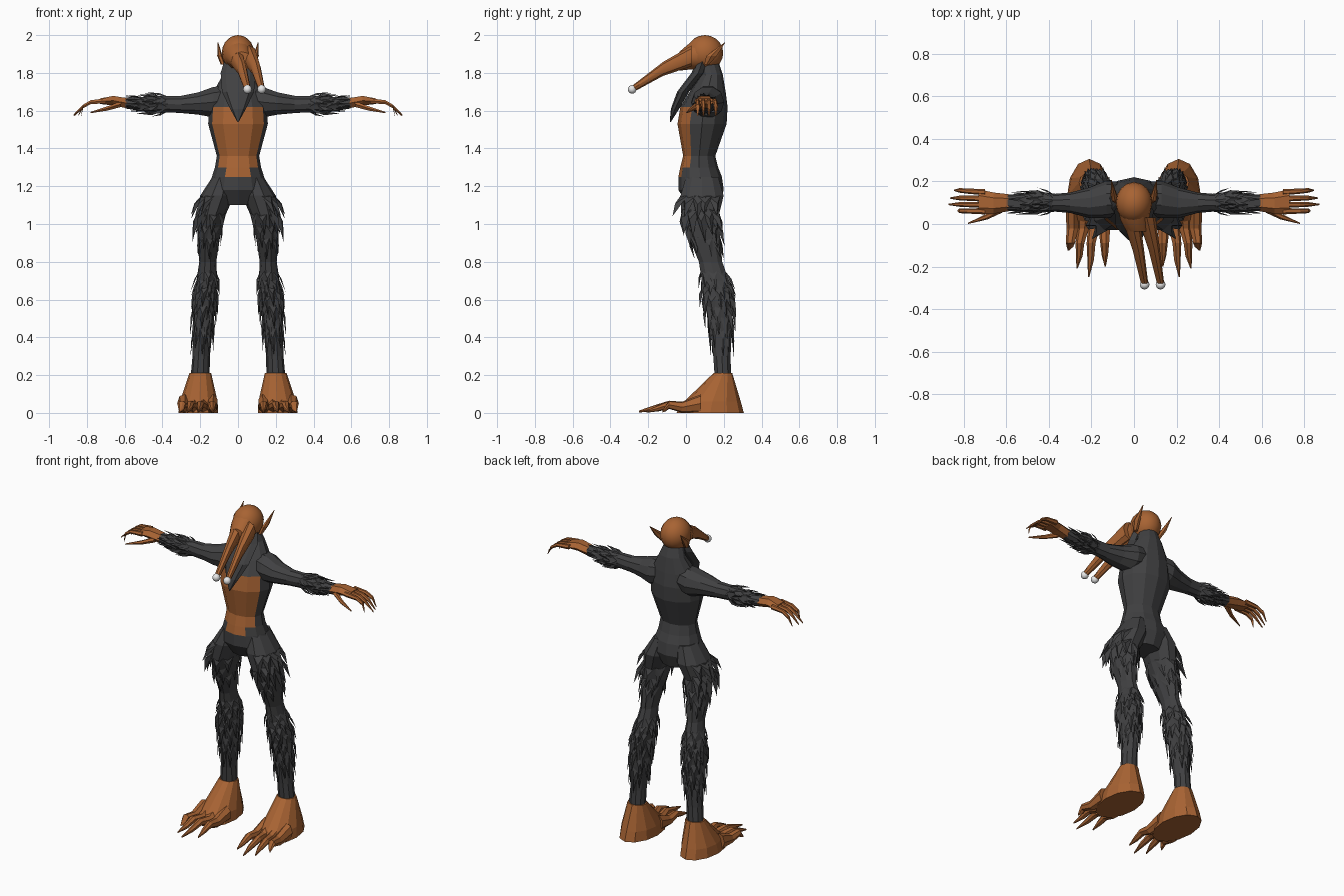
import bpy, bmesh, random
from math import sin, cos, pi, radians

random.seed(4)
cube = bpy.data.objects.get("Cube")
if cube:
    bpy.data.objects.remove(cube)


def material(name, colour):
    m = bpy.data.materials.new(name)
    m.use_nodes = True
    m.diffuse_color = colour
    m.node_tree.nodes["Principled BSDF"].inputs["Base Color"].default_value = colour
    return m


FUR = material("dark grey fur", (0.052, 0.052, 0.054, 1))
SKIN = material("brown skin", (0.39, 0.125, 0.033, 1))
WHITE = material("white", (0.8, 0.8, 0.8, 1))


def finish(name, bm, mats, mirror=False, smooth=False):
    bmesh.ops.recalc_face_normals(bm, faces=bm.faces[:])
    mesh = bpy.data.meshes.new(name)
    bm.to_mesh(mesh)
    bm.free()
    obj = bpy.data.objects.new(name, mesh)
    bpy.context.collection.objects.link(obj)
    for m in mats:
        mesh.materials.append(m)
    if mirror:
        obj.modifiers.new("Mirror", "MIRROR").use_mirror_merge = False
    if smooth:
        bpy.ops.object.select_all(action="DESELECT")
        obj.select_set(True)
        bpy.context.view_layer.objects.active = obj
        bpy.ops.object.shade_smooth_by_angle(angle=radians(40))
    return obj


def surface_point(rings, axis, t, ang, k=1.0):
    """Point on a limb at ring position t, angle ang, scaled out by k."""
    i = max(0, min(int(t), len(rings) - 2))
    f = t - i
    x, y, z, a, b = (p + (q - p) * f for p, q in zip(rings[i], rings[i + 1]))
    u, v = a * cos(ang) * k, b * sin(ang) * k
    return {"x": (x, y + u, z + v), "y": (x + u, y, z + v), "z": (x + u, y + v, z)}[axis]


def loft(bm, rings, axis, sides=8):
    loops = [[bm.verts.new(surface_point(rings, axis, i, 2 * pi * s / sides))
              for s in range(sides)] for i in range(len(rings))]
    for lo, hi in zip(loops, loops[1:]):
        for s in range(sides):
            n = (s + 1) % sides
            bm.faces.new((lo[s], lo[n], hi[n], hi[s]))
    bm.faces.new(loops[0])
    bm.faces.new(loops[-1])


def part(name, shapes, axis, mat, sides=8, mirror=False, smooth=False):
    bm = bmesh.new()
    for rings in shapes:
        loft(bm, rings, axis, sides)
    return finish(name, bm, [mat], mirror, smooth)


def tufts(name, rings, axis, t0, t1, rows, per_row, length, flare, width=0.4, arc=(0, 2 * pi)):
    """Rows of pointed locks lying along a limb."""
    bm = bmesh.new()
    for r in range(rows):
        t = t0 + (t1 - t0) * r / max(1, rows - 1)
        for c in range(per_row):
            ang = arc[0] + (arc[1] - arc[0]) * (c + 0.5 * (r % 2) + random.uniform(-.2, .2)) / per_row
            reach = length * random.uniform(0.75, 1.15)
            out = flare * random.uniform(0.92, 1.08)
            left, right, ridge, tip = (bm.verts.new(surface_point(rings, axis, *p)) for p in (
                (t, ang - width, 0.96), (t, ang + width, 0.96),
                (t + reach * 0.4, ang, 0.5 + out * 0.55), (t + reach, ang, out)))
            for f in ((left, right, ridge), (left, ridge, tip), (ridge, right, tip), (left, tip, right)):
                bm.faces.new(f)
    return finish(name, bm, [FUR], mirror=True)


# Torso with a bare belly panel
torso_rings = [(0, y, z, a, b) for z, y, a, b in (
    (1.85, .12, .055, .055), (1.79, .135, .08, .06), (1.70, .115, .13, .095),
    (1.62, .095, .152, .125), (1.53, .085, .158, .13), (1.36, .07, .112, .085),
    (1.30, .07, .122, .1), (1.25, .075, .138, .115), (1.18, .08, .155, .12),
    (1.10, .09, .09, .08))]
bm = bmesh.new()
loft(bm, torso_rings, "z", 12)
for f in bm.faces:
    c = f.calc_center_median()
    half = 0.06 if c.z < 1.3 else 0.13
    if 1.25 < c.z < 1.62 and c.y < 0.03 and abs(c.x) < half:
        f.material_index = 1
finish("torso", bm, [FUR, SKIN])

# Pointed mane hanging from the throat
part("mane", [[(0, .09, 1.87, .07, .03), (0, .065, 1.80, .092, .036), (0, -.015, 1.70, .085, .032),
               (0, -.058, 1.61, .042, .022), (0, -.083, 1.54, .003, .003)]], "z", FUR, 8)

# Head and muzzle
bm = bmesh.new()
bmesh.ops.create_uvsphere(bm, u_segments=16, v_segments=10, radius=1)
for v in bm.verts:
    v.co = (v.co.x * .086, v.co.y * .097 + .1, v.co.z * .095 + 1.905)
loft(bm, [(0, .1, 1.905, .083, .09), (.004, .02, 1.888, .068, .07), (.02, -.035, 1.862, .056, .05)], "y", 12)
finish("head", bm, [SKIN], smooth=True)

# Twin trunks with ball tips
tips = [(.05, -.285, 1.713), (.125, -.285, 1.713)]
part("trunks", [[(x - .065, .03, 1.89, .042, .055), (x - .03, -.12, 1.822, .027, .037),
                 (x, -.28, 1.717, .017, .019)] for x, y, z in tips], "y", SKIN, 8, smooth=True)
bm = bmesh.new()
for tip in tips:
    ball = bmesh.ops.create_uvsphere(bm, u_segments=12, v_segments=8, radius=.023)
    bmesh.ops.translate(bm, verts=ball["verts"], vec=tip)
finish("trunk_balls", bm, [WHITE], smooth=True)

# Ears
part("ears", [[(.08, .11, 1.845, .012, .015), (.096, .135, 1.89, .014, .032),
               (.106, .205, 1.96, .002, .003)]], "z", SKIN, 6, mirror=True)

# Arms
arm = [(.05, .12, 1.66, .075, .075), (.13, .115, 1.645, .088, .085), (.21, .1, 1.638, .072, .062),
       (.30, .1, 1.633, .048, .048), (.37, .1, 1.635, .042, .046), (.45, .103, 1.632, .05, .048),
       (.53, .1, 1.635, .042, .036), (.595, .1, 1.64, .038, .03)]
part("arms", [arm], "x", FUR, 10, mirror=True)
tufts("forearm_fur", arm, "x", 4.1, 5.7, 4, 8, 1.2, 1.4)

# Hands: palm, four fingers and a thumb
hand = [[(.59, .1, 1.64, .04, .031), (.66, .098, 1.653, .05, .029), (.73, .105, 1.65, .058, .017)]]
for base, tip, reach in ((.06, .062, .83), (.09, .092, .872), (.12, .122, .865), (.15, .158, .845)):
    hand.append([(.70, base, 1.652, .015, .015), (.78, (base + tip) / 2, 1.645, .012, .012),
                 (.82, tip, 1.622, .011, .011), (reach, tip, 1.575, .003, .004)])
hand.append([(.62, .075, 1.635, .022, .018), (.69, .035, 1.612, .014, .013), (.78, .003, 1.59, .003, .004)])
part("hands", hand, "x", SKIN, 6, mirror=True)

# Legs
leg = [(.08, .085, 1.25, .055, .09), (.11, .085, 1.15, .09, .12), (.14, .075, 1.05, .075, .105),
       (.155, .1, .92, .058, .085), (.16, .13, .80, .045, .065), (.165, .155, .70, .055, .075),
       (.178, .17, .60, .062, .08), (.185, .185, .45, .052, .062), (.195, .19, .30, .046, .048),
       (.2, .195, .2, .05, .046)]
part("legs", [leg], "z", FUR, 10, mirror=True)
tufts("hip_fur", leg, "z", 1.0, 1.7, 2, 5, 1.3, 1.55, 0.35, (-1.0, 1.0))
tufts("thigh_fur", leg, "z", 1.9, 2.9, 3, 7, 0.9, 1.2, 0.4)
tufts("calf_fur", leg, "z", 4.5, 7.0, 7, 8, 1.0, 1.28, 0.4)

# Feet and clawed toes
part("feet", [[(.2, .195, .21, .058, .05), (.208, .14, .06, .1, .15), (.21, .128, 0, .105, .178)]],
     "z", SKIN, 12, mirror=True)
toes = [[(x0, .08, .05, .034, .05), (x0, -.02, .03, .029, .03), ((x0 + x1) / 2, -.09, .043, .022, .022),
         ((x0 * .4 + x1 * .6), (y - .09) / 2, .024, .016, .016), (x1, y, .007, .003, .005)]
        for x0, x1, y in ((.138, .135, -.2), (.188, .213, -.25), (.238, .268, -.21), (.288, .308, -.125))]
part("toes", toes, "y", SKIN, 7, mirror=True)
